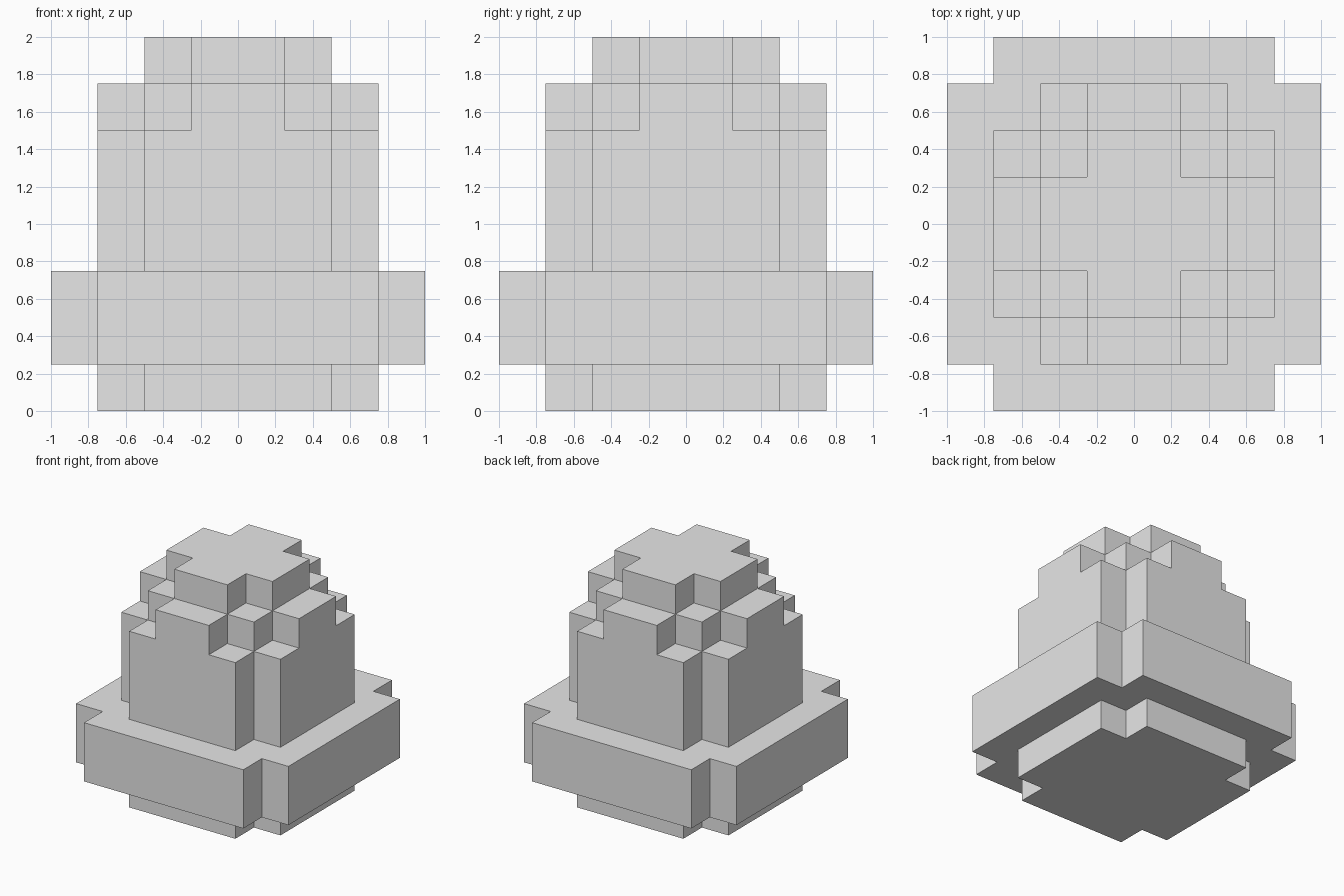
import bpy
import bmesh
from mathutils import Vector

cube = bpy.data.objects.get("Cube")
if cube:
    bpy.data.objects.remove(cube, do_unlink=True)

CELL = 0.25   # every step is a whole number of cells
SPAN = range(-4, 4)

grey = bpy.data.materials.new("plain_grey")
grey.use_nodes = True
colour = (0.8, 0.8, 0.8, 1)
grey.diffuse_color = colour
grey.node_tree.nodes["Principled BSDF"].inputs["Base Color"].default_value = colour


def in_crosses(x, y, crosses):
    """True inside any cross made of an a-by-b slab and its quarter turn."""
    x, y = abs(x + 0.5), abs(y + 0.5)
    return any((x < a and y < b) or (x < b and y < a) for a, b in crosses)


def stepped_part(name, tiers):
    """Closed skin around stacked tiers of (bottom, top, crosses), in cells."""
    filled = {(x, y, z) for low, high, crosses in tiers
              for z in range(low, high) for x in SPAN for y in SPAN
              if in_crosses(x, y, crosses)}
    bm = bmesh.new()
    for cell in filled:
        centre = Vector(cell) + Vector((0.5, 0.5, 0.5))
        for axis in range(3):
            for sign in (-1, 1):
                normal = Vector((0, 0, 0))
                normal[axis] = sign
                if tuple(int(c + n) for c, n in zip(cell, normal)) in filled:
                    continue
                u = Vector((0, 0, 0))
                u[(axis + 1) % 3] = 0.5
                v = normal.cross(u)
                mid = centre + normal / 2
                corners = (mid - u - v, mid + u - v, mid + u + v, mid - u + v)
                bm.faces.new([bm.verts.new(c * CELL) for c in corners])
    # Weld the squares and merge flat areas into single faces
    bmesh.ops.remove_doubles(bm, verts=bm.verts, dist=0.001)
    bmesh.ops.dissolve_limit(bm, angle_limit=0.01, verts=bm.verts, edges=bm.edges)
    bmesh.ops.recalc_face_normals(bm, faces=bm.faces)
    mesh = bpy.data.meshes.new(name)
    bm.to_mesh(mesh)
    bm.free()
    mesh.materials.append(grey)
    bpy.context.collection.objects.link(bpy.data.objects.new(name, mesh))


# Recessed foot and wide rim
stepped_part("foot", [(0, 1, [(3, 2)])])
stepped_part("rim", [(1, 3, [(4, 3)])])
# Tall body with stepped shoulders
stepped_part("body", [(3, 6, [(3, 2)]), (6, 7, [(3, 1), (2, 2)])])
# Cross-shaped cap
stepped_part("cap", [(7, 8, [(2, 1)])])
